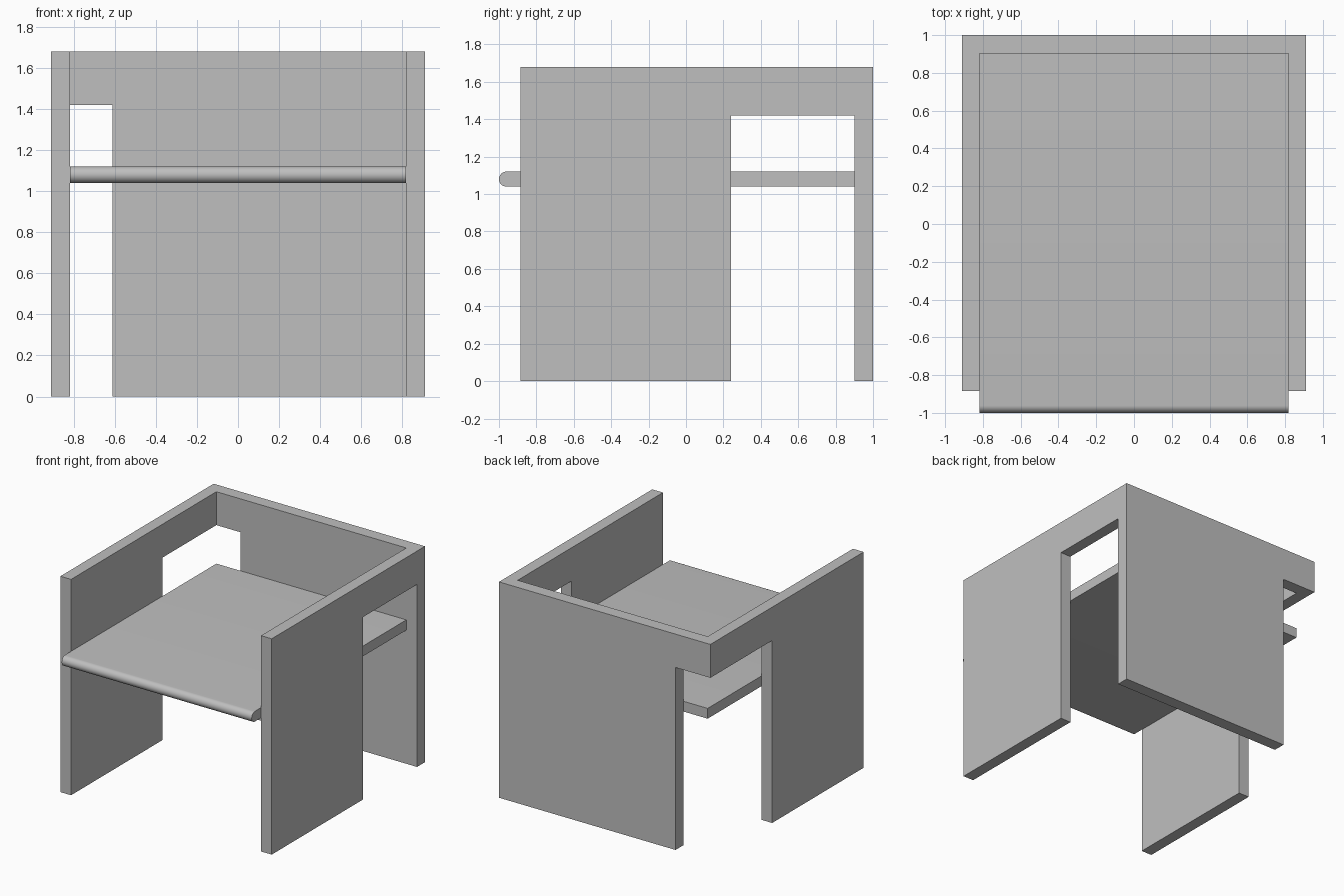
import bpy
import bmesh
import math
from mathutils import Vector

cube = bpy.data.objects.get("Cube")
if cube:
    bpy.data.objects.remove(cube, do_unlink=True)

grey = bpy.data.materials.new("light_grey")
grey.use_nodes = True
colour = (0.52, 0.52, 0.52, 1)
grey.diffuse_color = colour
grey.node_tree.nodes["Principled BSDF"].inputs["Base Color"].default_value = colour


def prism(name, profile, direction):
    """Extrude a flat closed profile along a direction."""
    bm = bmesh.new()
    face = bm.faces.new([bm.verts.new(p) for p in profile])
    result = bmesh.ops.extrude_face_region(bm, geom=[face])
    verts = [g for g in result["geom"] if isinstance(g, bmesh.types.BMVert)]
    bmesh.ops.translate(bm, verts=verts, vec=Vector(direction))
    bmesh.ops.recalc_face_normals(bm, faces=bm.faces)
    mesh = bpy.data.meshes.new(name)
    bm.to_mesh(mesh)
    bm.free()
    mesh.materials.append(grey)
    obj = bpy.data.objects.new(name, mesh)
    bpy.context.collection.objects.link(obj)
    return obj


def cut_box(target, x0, x1, y0, y1, z0, z1):
    """Cut a box-shaped opening out of the target."""
    cutter = prism("opening_cutter", [(x0, y0, z0), (x1, y0, z0), (x1, y1, z0), (x0, y1, z0)],
                   (0, 0, z1 - z0))
    cutter.hide_render = True
    mod = target.modifiers.new("opening", 'BOOLEAN')
    mod.object = cutter
    mod.solver = 'EXACT'
    select(target)
    bpy.ops.object.modifier_apply(modifier=mod.name)
    bpy.data.objects.remove(cutter, do_unlink=True)


def select(obj):
    bpy.ops.object.select_all(action='DESELECT')
    obj.select_set(True)
    bpy.context.view_layer.objects.active = obj


OUT, INN = 0.91, 0.818             # half widths outside and inside the frame
FRONT, BACK_IN, BACK = -0.885, 0.902, 1.0
HEIGHT, OPEN_TOP = 1.68, 1.42

# Frame: side panels and back panel as one U-shaped wall
half = [(OUT, BACK), (OUT, FRONT), (INN, FRONT), (INN, BACK_IN)]
outline = half + [(-x, y) for x, y in reversed(half)]
frame = prism("side_and_back_frame", [(x, y, 0) for x, y in outline], (0, 0, HEIGHT))

# Openings under the top rail: both sides, and the right end of the back
cut_box(frame, INN - 0.1, OUT + 0.1, 0.24, BACK_IN, -0.1, OPEN_TOP)
cut_box(frame, -OUT - 0.1, -0.61, 0.24, BACK + 0.1, -0.1, OPEN_TOP)

# Seat board with a fully rounded front edge
SEAT_Z, R = 1.08, 0.04
nose = []
for i in range(17):
    a = math.radians(90 + 180 * i / 16)
    nose.append((-INN, -1 + R + R * math.cos(a), SEAT_Z + R * math.sin(a)))
profile = nose + [(-INN, BACK_IN, SEAT_Z - R), (-INN, BACK_IN, SEAT_Z + R)]
seat = prism("seat", profile, (2 * INN, 0, 0))
select(seat)
bpy.ops.object.shade_smooth_by_angle(angle=math.radians(30))
